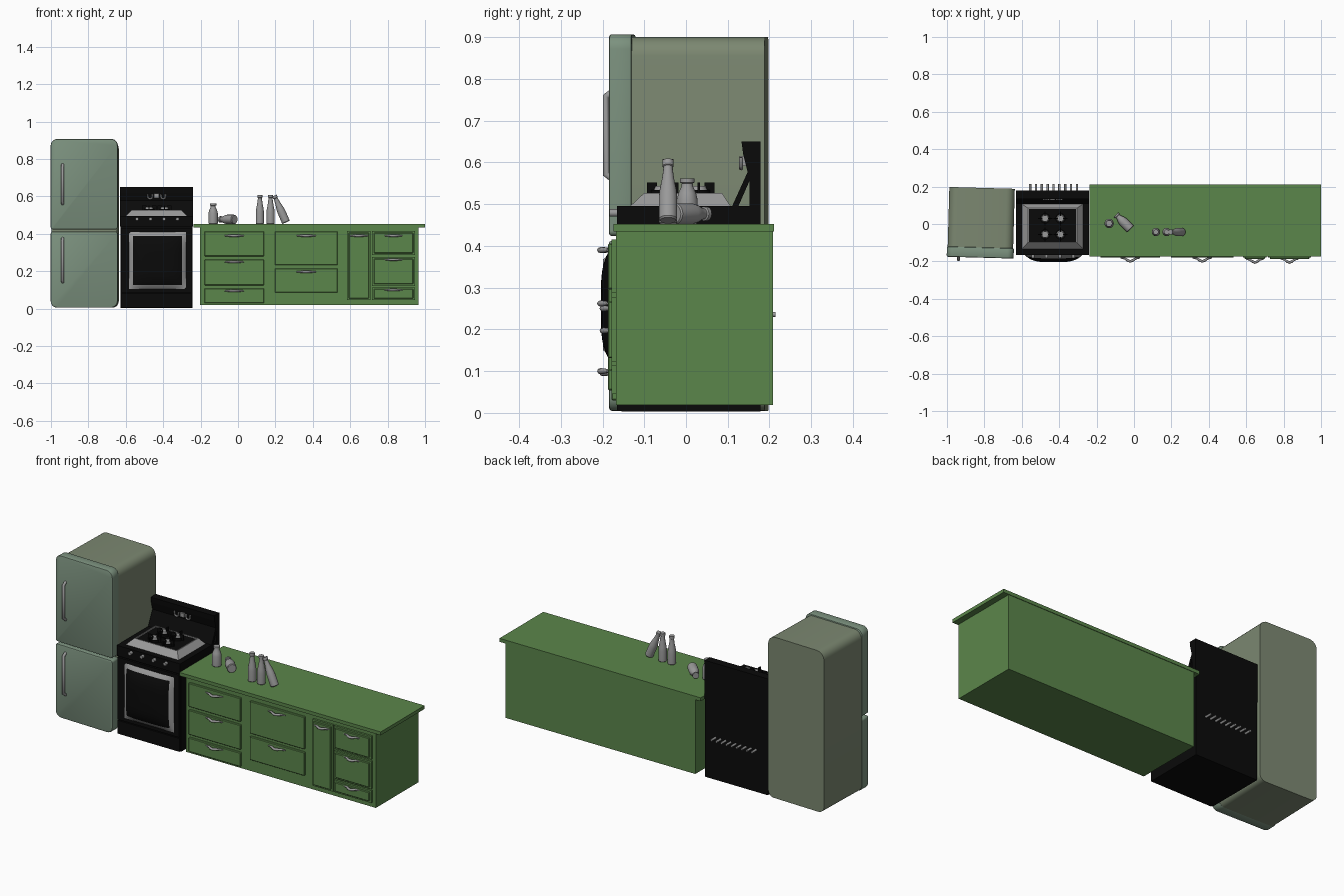
import bpy, bmesh, math
from mathutils import Matrix, Vector

if "Cube" in bpy.data.objects:
    bpy.data.objects.remove(bpy.data.objects["Cube"])


def mat(name, r, g, b):
    m = bpy.data.materials.new(name)
    m.diffuse_color = (r, g, b, 1)
    m.use_nodes = True
    m.node_tree.nodes["Principled BSDF"].inputs["Base Color"].default_value = m.diffuse_color
    return m


GREEN = mat("cabinet_green", 0.105, 0.24, 0.07)
DOOR = mat("fridge_door_green", 0.20, 0.285, 0.21)
BODY = mat("fridge_body_green", 0.20, 0.245, 0.165)
BLACK = mat("stove_black", 0.003, 0.003, 0.003)
STEEL = mat("steel", 0.32, 0.32, 0.32)


def finish(name, bm, material=None, smooth=False):
    bmesh.ops.recalc_face_normals(bm, faces=bm.faces)
    me = bpy.data.meshes.new(name)
    bm.to_mesh(me)
    bm.free()
    ob = bpy.data.objects.new(name, me)
    bpy.context.collection.objects.link(ob)
    if material:
        me.materials.append(material)
    if smooth:
        bpy.ops.object.select_all(action='DESELECT')
        ob.select_set(True)
        bpy.context.view_layer.objects.active = ob
        bpy.ops.object.shade_smooth_by_angle(angle=math.radians(35))
    return ob


def box(name, x0, x1, y0, y1, z0, z1, material=None, bevel=0):
    bm = bmesh.new()
    size = Matrix.Diagonal((x1 - x0, y1 - y0, z1 - z0, 1))
    mid = Matrix.Translation(((x0 + x1) / 2, (y0 + y1) / 2, (z0 + z1) / 2))
    bmesh.ops.create_cube(bm, size=1, matrix=mid @ size)
    if bevel:
        bmesh.ops.bevel(bm, geom=bm.edges[:], offset=bevel, segments=1, affect='EDGES')
    return finish(name, bm, material)


def cylinder(name, pos, r, depth, axis='Z', material=None, r2=None):
    bm = bmesh.new()
    rot = Matrix.Rotation(math.pi / 2, 4, 'X') if axis == 'Y' else Matrix()
    bmesh.ops.create_cone(bm, cap_ends=True, segments=20, radius1=r, radius2=r2 or r,
                          depth=depth, matrix=Matrix.Translation(pos) @ rot)
    return finish(name, bm, material, True)


def prism(name, pts, direction, material=None, smooth=False, bevel=0):
    # extrude a closed outline along a vector
    bm = bmesh.new()
    f = bm.faces.new([bm.verts.new(p) for p in pts])
    bmesh.ops.extrude_face_region(bm, geom=[f])
    bmesh.ops.translate(bm, verts=f.verts[:], vec=direction)
    if f.is_valid and len(bm.faces) < len(pts) + 2:
        bm.faces.new([v for v in bm.verts if v not in f.verts[:]])
    if bevel:
        rim = list({e for face in bm.faces if len(face.verts) > 4 for e in face.edges})
        bmesh.ops.bevel(bm, geom=rim, offset=bevel, segments=2, profile=0.5, affect='EDGES')
    return finish(name, bm, material, smooth)


def round_rect(hw, z0, z1, r_bottom, r_top, y):
    pts = []
    for sx, z, r, a0 in ((1, z0, r_bottom, -90), (1, z1, r_top, 0),
                         (-1, z1, r_top, 90), (-1, z0, r_bottom, 180)):
        cz = z + r if z == z0 else z - r
        for i in range(7):
            a = math.radians(a0 + 15 * i)
            pts.append((sx * (hw - r) + r * math.cos(a), y, cz + r * math.sin(a)))
    return pts


def tube(name, pts, radius, radii=None, material=STEEL):
    cu = bpy.data.curves.new(name, 'CURVE')
    cu.dimensions = '3D'
    cu.bevel_depth = radius
    cu.bevel_resolution = 2
    cu.use_fill_caps = True
    sp = cu.splines.new('POLY')
    sp.points.add(len(pts) - 1)
    for i, p in enumerate(pts):
        sp.points[i].co = (*p, 1)
        sp.points[i].radius = radii[i] if radii else 1
    cu.materials.append(material)
    ob = bpy.data.objects.new(name, cu)
    bpy.context.collection.objects.link(ob)
    return ob


# Fridge, turned slightly
fridge = [
    prism("fridge_body", round_rect(0.175, 0.005, 0.90, 0.035, 0.045, -0.132), (0, 0.32, 0), BODY, True),
    prism("fridge_upper_door", round_rect(0.179, 0.424, 0.907, 0.012, 0.035, -0.185), (0, 0.055, 0), DOOR, True, 0.006),
    prism("fridge_lower_door", round_rect(0.179, 0.005, 0.412, 0.035, 0.012, -0.185), (0, 0.055, 0), DOOR, True, 0.006),
]
for name, z0, z1 in (("upper", 0.56, 0.77), ("lower", 0.142, 0.376)):
    fridge.append(tube("fridge_handle_" + name,
                       [(-0.115, -0.183, z0), (-0.115, -0.20, z0 + 0.012),
                        (-0.115, -0.20, z1 - 0.012), (-0.115, -0.183, z1)], 0.008))
for ob in fridge:
    ob.location = (-0.8175, 0.005, 0)
    ob.rotation_euler.z = math.radians(-1.6)

# Stove body and front panels
box("stove_body", -0.628, -0.242, -0.155, 0.178, 0.003, 0.488, BLACK)
box("stove_top", -0.63, -0.24, -0.165, 0.178, 0.438, 0.496, BLACK)
box("oven_door", -0.625, -0.245, -0.167, -0.15, 0.086, 0.432, BLACK)
box("stove_drawer", -0.625, -0.245, -0.165, -0.15, 0.006, 0.08, BLACK)

# Pillowed oven window with steel border
bm = bmesh.new()
N = 16
cuts = [-1, -0.93, -0.86] + [-0.86 + 1.72 * i / N for i in range(1, N)] + [0.86, 0.93, 1]
grid = [[bm.verts.new((-0.43 + 0.153 * u, -0.167 - 0.037 * (1 - u ** 4) * (1 - v ** 4), 0.258 + 0.153 * v))
         for u in cuts] for v in cuts]
last = len(cuts) - 2
for j in range(last + 1):
    for i in range(last + 1):
        f = bm.faces.new((grid[j][i], grid[j][i + 1], grid[j + 1][i + 1], grid[j + 1][i]))
        inside = 1 < i < last - 1 and 1 < j < last - 1
        f.material_index = 1 if inside else 0
bm.faces.new([v for v in grid[0]] + [r[-1] for r in grid[1:]] +
             grid[-1][-2::-1] + [r[0] for r in grid[-2:0:-1]])
window = finish("oven_window", bm, STEEL, True)
window.data.materials.append(BLACK)

# Stove knobs
for i in range(4):
    cylinder(f"stove_knob_{i}", (-0.54 + 0.072 * i, -0.172, 0.479), 0.009, 0.022, 'Y', STEEL)

# Sloped steel trim round the hob
bm = bmesh.new()
rings = []
for x0, x1, y0, y1, z in ((-0.60, -0.272, -0.134, 0.107, 0.495), (-0.568, -0.304, -0.10, 0.086, 0.527),
                          (-0.562, -0.310, -0.095, 0.081, 0.527), (-0.562, -0.310, -0.095, 0.081, 0.495)):
    rings.append([bm.verts.new(p) for p in ((x0, y0, z), (x1, y0, z), (x1, y1, z), (x0, y1, z))])
for k in range(4):
    a, b = rings[k], rings[(k + 1) % 4]
    for i in range(4):
        bm.faces.new((a[i], a[(i + 1) % 4], b[(i + 1) % 4], b[i]))
finish("hob_trim", bm, STEEL)
box("hob_plate", -0.563, -0.309, -0.096, 0.082, 0.495, 0.52, BLACK)

# Burners with grate arms
for i, x in enumerate((-0.475, -0.393)):
    for j, y in enumerate((0.03, -0.056)):
        tag = f"{i}_{j}"
        cylinder("burner_base_" + tag, (x, y, 0.526), 0.028, 0.016, material=BLACK)
        cylinder("burner_cap_" + tag, (x, y, 0.538), 0.022, 0.012, material=STEEL, r2=0.017)
        for k, (dx, dy) in enumerate(((1, 0), (-1, 0), (0, 1), (0, -1))):
            cx, cy = x + dx * 0.026, y + dy * 0.026
            hx, hy = (0.012, 0.003) if dx else (0.003, 0.012)
            box(f"grate_arm_{tag}_{k}", cx - hx, cx + hx, cy - hy, cy + hy, 0.518, 0.552, BLACK)

# Backsplash with overhanging head, leaning plate and controls
prism("backsplash", [(-0.63, y, z) for y, z in ((0.152, 0.49), (0.178, 0.49), (0.178, 0.65), (0.133, 0.65),
                                               (0.137, 0.62), (0.152, 0.56))], (0.39, 0, 0), BLACK)
prism("backsplash_foot", [(-0.63, y, z) for y, z in ((0.110, 0.494), (0.125, 0.494), (0.156, 0.565),
                                                    (0.150, 0.582))], (0.39, 0, 0), BLACK)
for i, x in enumerate((-0.47, -0.40)):
    tube(f"backsplash_dial_{i}", [(x - 0.013, 0.132, 0.612), (x - 0.011, 0.132, 0.592), (x, 0.132, 0.586),
                                  (x + 0.011, 0.132, 0.592), (x + 0.013, 0.132, 0.612)], 0.005)
box("backsplash_clock", -0.448, -0.422, 0.128, 0.15, 0.592, 0.615, STEEL)

# Vent rods on the stove back
for i in range(9):
    cylinder(f"vent_rod_{i}", (-0.555 + 0.0312 * i, 0.194, 0.236), 0.006, 0.04, 'Y', STEEL)

# Counter
box("counter_body", -0.203, 0.966, -0.168, 0.208, 0.019, 0.436, GREEN)
box("counter_top", -0.238, 1.0, -0.174, 0.211, 0.434, 0.453, GREEN)


def handle(name, x, z, y, w=0.052):
    tube(name, [(x - w, y, z), (x - w * 0.55, y - 0.004, z), (x - w * 0.25, y - 0.014, z), (x, y - 0.019, z),
                (x + w * 0.25, y - 0.014, z), (x + w * 0.55, y - 0.004, z), (x + w, y, z)],
         0.007, [0.4, 0.8, 1, 1, 1, 0.8, 0.4])


# Drawers and door: x range, z range, handle height
fronts = [(-0.18, 0.14, 0.28, 0.412, 0.39), (-0.18, 0.14, 0.125, 0.262, 0.25), (-0.18, 0.14, 0.03, 0.108, 0.095),
          (0.197, 0.533, 0.232, 0.412, 0.39), (0.197, 0.533, 0.085, 0.215, 0.197)]
for i, (x0, x1, z0, z1, h) in enumerate(fronts):
    box(f"wide_drawer_{i}", x0, x1, -0.179, -0.16, z0, z1, GREEN, 0.003)
    handle(f"wide_handle_{i}", (x0 + x1) / 2, h, -0.181)
fronts = [(0.583, 0.709, 0.045, 0.415, 0.39), (0.717, 0.946, 0.287, 0.415, 0.39),
          (0.717, 0.946, 0.122, 0.276, 0.262), (0.717, 0.946, 0.045, 0.114, 0.10)]
for i, (x0, x1, z0, z1, h) in enumerate(fronts):
    box(f"narrow_front_{i}", x0, x1, -0.179, -0.16, z0, z1, GREEN)
    box(f"narrow_panel_{i}", x0 + 0.009, x1 - 0.009, -0.187, -0.17, z0 + 0.009, z1 - 0.009, GREEN, 0.003)
    handle(f"narrow_handle_{i}", (x0 + x1) / 2, h, -0.187, 0.048)


# Bottles
def bottle(name, profile, pos, axis=(0, 0, 1)):
    bm = bmesh.new()
    vs = [bm.verts.new((r, 0, z)) for r, z in profile]
    es = [bm.edges.new(p) for p in zip(vs, vs[1:])]
    bmesh.ops.spin(bm, geom=vs + es, cent=(0, 0, 0), axis=(0, 0, 1), angle=2 * math.pi, steps=24)
    bmesh.ops.remove_doubles(bm, verts=bm.verts, dist=1e-5)
    ob = finish(name, bm, STEEL, True)
    ob.location = pos
    ob.rotation_euler = Vector((0, 0, 1)).rotation_difference(Vector(axis)).to_euler()


TALL = [(0, 0), (0.019, 0), (0.022, 0.004), (0.022, 0.06), (0.020, 0.08), (0.014, 0.112), (0.011, 0.135),
        (0.011, 0.14), (0.0135, 0.142), (0.0135, 0.156), (0, 0.156)]
SHORT = [(0, 0), (0.022, 0), (0.025, 0.004), (0.025, 0.058), (0.021, 0.075), (0.014, 0.09), (0.013, 0.098),
         (0.017, 0.1), (0.017, 0.11), (0, 0.11)]
bottle("short_bottle", SHORT, (-0.133, 0.003, 0.452))
bottle("short_bottle_lying", SHORT, (-0.018, -0.028, 0.477), (-1, 1, 0))
bottle("tall_bottle_left", TALL, (0.117, -0.043, 0.452))
bottle("tall_bottle_right", TALL, (0.174, -0.043, 0.452))
bottle("tall_bottle_leaning", TALL, (0.257, -0.043, 0.461), (-0.40, 0, 0.92))
